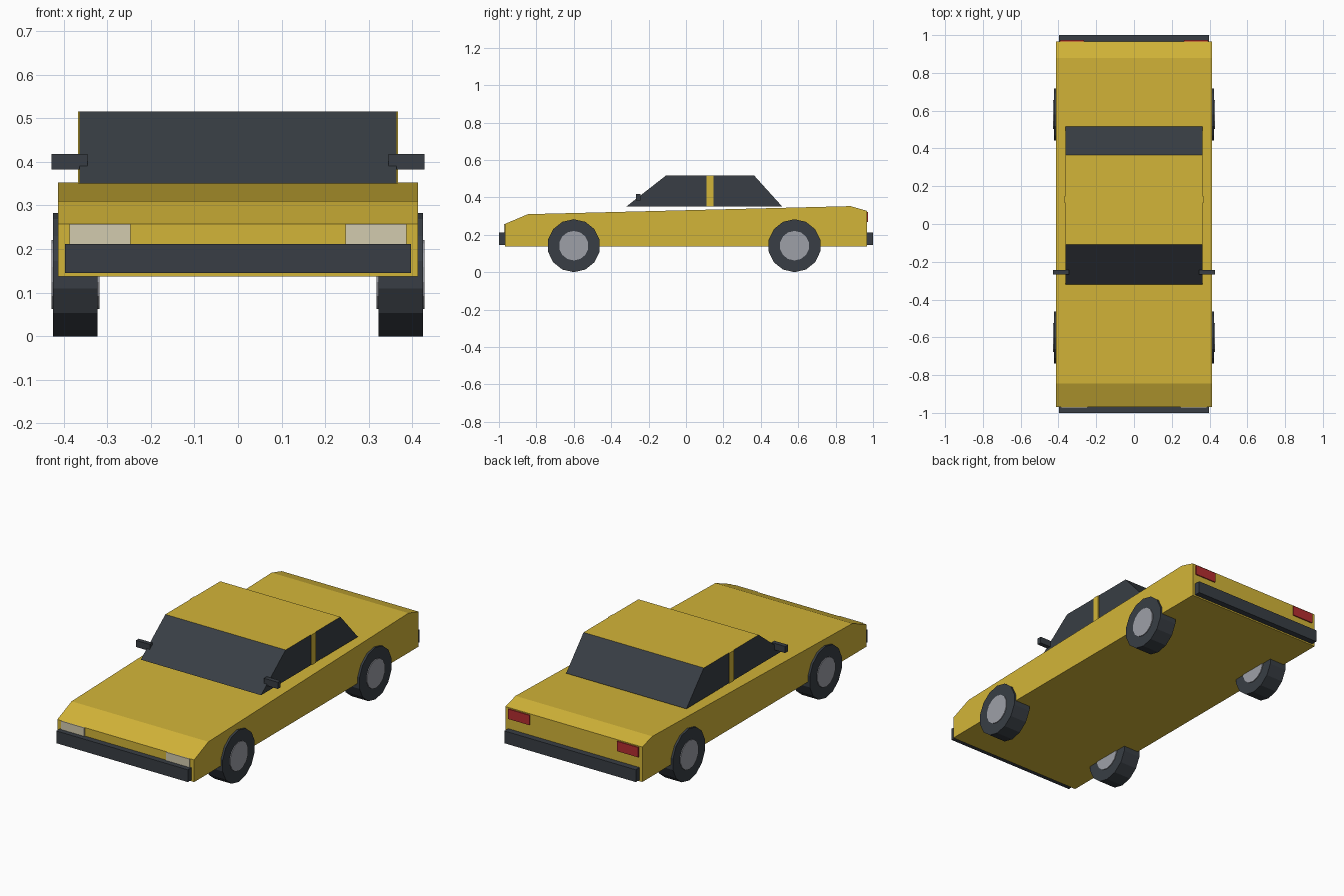
import bpy, bmesh, math
from mathutils import Matrix

default = bpy.data.objects.get("Cube")
if default:
    bpy.data.objects.remove(default, do_unlink=True)


def material(name, rgb):
    m = bpy.data.materials.new(name)
    m.use_nodes = True
    m.diffuse_color = (*rgb, 1)
    m.node_tree.nodes["Principled BSDF"].inputs["Base Color"].default_value = (*rgb, 1)
    return m


YELLOW = material("yellow paint", (0.65, 0.46, 0.04))
DARK = material("dark trim", (0.04, 0.048, 0.058))
METAL = material("wheel metal", (0.34, 0.35, 0.39))
LAMP = material("headlight cream", (0.65, 0.60, 0.43))
RED = material("tail light red", (0.46, 0.027, 0.03))


def finish(name, bm, *mats):
    bmesh.ops.recalc_face_normals(bm, faces=bm.faces[:])
    mesh = bpy.data.meshes.new(name)
    bm.to_mesh(mesh)
    bm.free()
    for m in mats:
        mesh.materials.append(m)
    ob = bpy.data.objects.new(name, mesh)
    bpy.context.collection.objects.link(ob)
    return ob


def box(name, x, y, z, mat):
    """Box from (min, max) pairs on each axis."""
    bm = bmesh.new()
    bmesh.ops.create_cube(bm, size=1)
    for v in bm.verts:
        v.co = [r[0] if c < 0 else r[1] for c, r in zip(v.co, (x, y, z))]
    return finish(name, bm, mat)


def extrude_profile(name, profile, half_width, *mats, roof_z=None):
    """Side profile of (y, z) points, extruded across x."""
    bm = bmesh.new()
    face = bm.faces.new([bm.verts.new((-half_width, y, z)) for y, z in profile])
    new = bmesh.ops.extrude_face_region(bm, geom=[face])["geom"]
    for v in new:
        if isinstance(v, bmesh.types.BMVert):
            v.co.x = half_width
    if roof_z is not None:
        for f in bm.faces:
            if all(v.co.z > roof_z for v in f.verts):
                f.material_index = 1
    return finish(name, bm, *mats)


def cylinder(name, radius, x, y, z, sides, mat):
    bm = bmesh.new()
    bmesh.ops.create_cone(bm, cap_ends=True, segments=sides, radius1=radius,
                          radius2=radius, depth=x[1] - x[0])
    # Turn the axis onto x with one corner pointing straight down
    turn = Matrix.Rotation(math.pi / 2, 4, "Y")
    bmesh.ops.transform(bm, matrix=turn, verts=bm.verts)
    low = min(bm.verts, key=lambda v: v.co.z).co
    spin = Matrix.Rotation(-math.pi / 2 - math.atan2(low.z, low.y), 4, "X")
    move = Matrix.Translation((sum(x) / 2, y, z))
    bmesh.ops.transform(bm, matrix=move @ spin, verts=bm.verts)
    return finish(name, bm, mat)


# Lower body and cabin with painted roof
extrude_profile("body", [(-0.968, 0.137), (-0.968, 0.258), (-0.845, 0.31),
                         (0.88, 0.353), (0.967, 0.328), (0.967, 0.137)], 0.413, YELLOW)
extrude_profile("cabin", [(-0.32, 0.35), (-0.108, 0.516), (0.365, 0.516),
                          (0.515, 0.35)], 0.363, DARK, YELLOW, roof_z=0.5)

# Bumpers
box("front_bumper", (-0.397, 0.397), (-1, -0.96), (0.145, 0.212), DARK)
box("rear_bumper", (-0.397, 0.397), (0.96, 1), (0.145, 0.212), DARK)

# Parts repeated on both sides
for side, s in (("left", 1), ("right", -1)):
    def span(a, b):
        return tuple(sorted((s * a, s * b)))

    box(side + "_door_pillar", span(0.36, 0.367), (0.11, 0.148), (0.35, 0.516), YELLOW)
    box(side + "_mirror", span(0.345, 0.428), (-0.268, -0.244), (0.382, 0.418), DARK)
    box(side + "_headlight", span(0.247, 0.387), (-0.973, -0.965), (0.205, 0.258), LAMP)
    box(side + "_tail_light", span(0.265, 0.393), (0.965, 0.973), (0.268, 0.322), RED)
    for end, y in (("front", -0.6), ("rear", 0.58)):
        cylinder(f"{end}_{side}_tyre", 0.1415, span(0.322, 0.424), y, 0.1415, 14, DARK)
        cylinder(f"{end}_{side}_hub", 0.079, span(0.318, 0.428), y, 0.1415, 14, METAL)
